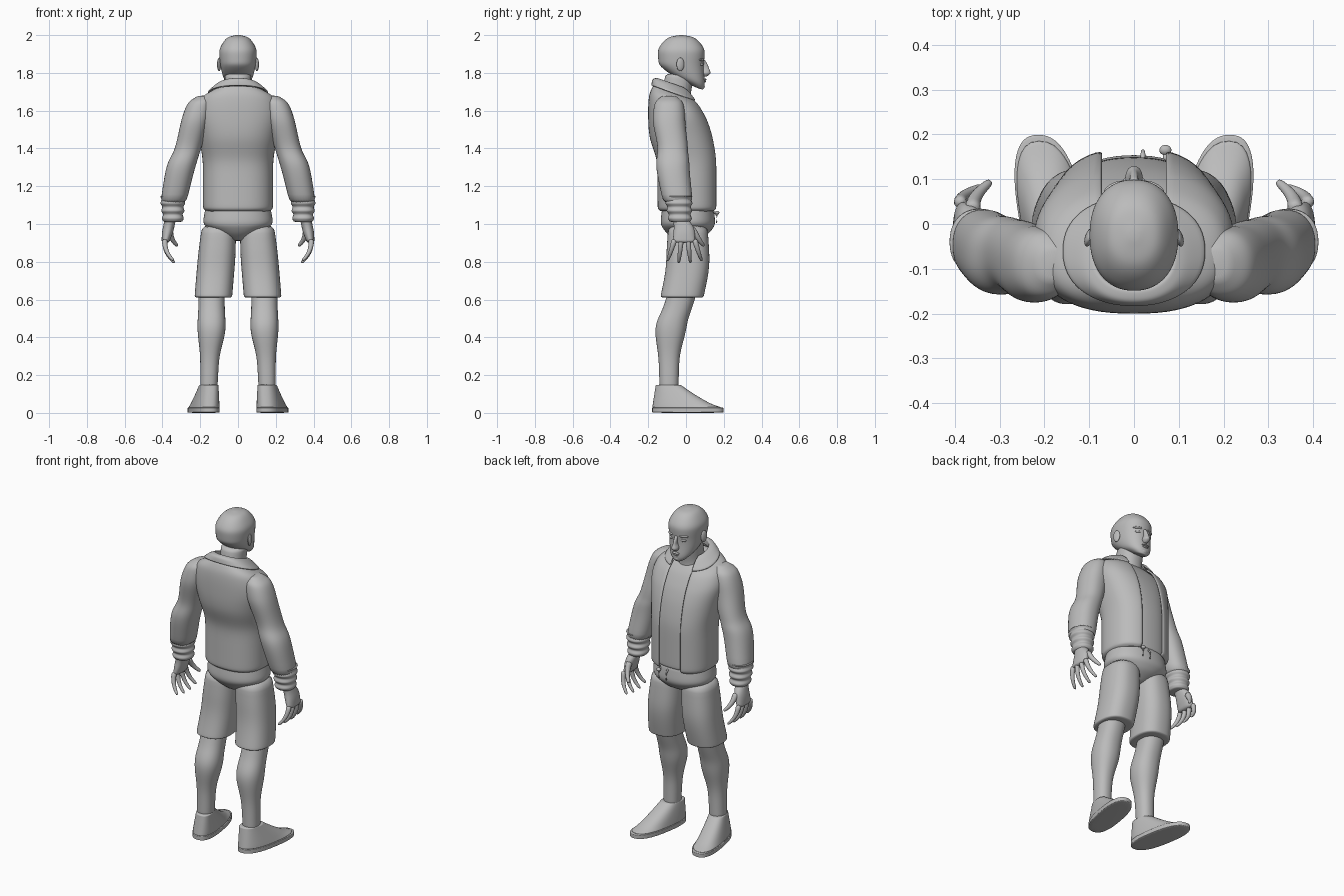
import bpy, bmesh, math
from mathutils import Vector

if "Cube" in bpy.data.objects:
    bpy.data.objects.remove(bpy.data.objects["Cube"])

grey = bpy.data.materials.new("plain grey")
grey.use_nodes = True
grey.diffuse_color = (.5, .5, .5, 1)
grey.node_tree.nodes["Principled BSDF"].inputs["Base Color"].default_value = grey.diffuse_color


def finish(name, bm, thickness=0):
    """Turn a bmesh into a smooth, subdivided object."""
    bmesh.ops.recalc_face_normals(bm, faces=bm.faces[:])
    mesh = bpy.data.meshes.new(name)
    bm.to_mesh(mesh)
    bm.free()
    mesh.materials.append(grey)
    mesh.shade_smooth()
    obj = bpy.data.objects.new(name, mesh)
    bpy.context.collection.objects.link(obj)
    if thickness:
        solid = obj.modifiers.new("thickness", 'SOLIDIFY')
        solid.thickness, solid.offset = thickness, 0
    smooth = obj.modifiers.new("smooth", 'SUBSURF')
    smooth.levels = smooth.render_levels = 1
    return obj


def skin(name, rows, closed=True, thickness=0):
    """Bridge rows of points with quads, capping closed rows at the ends."""
    bm = bmesh.new()
    rows = [[bm.verts.new(point) for point in row] for row in rows]
    count = len(rows[0])
    for low, high in zip(rows, rows[1:]):
        for i in range(count if closed else count - 1):
            j = (i + 1) % count
            bm.faces.new((low[i], low[j], high[j], high[i]))
    if closed:
        bm.faces.new(rows[0])
        bm.faces.new(rows[-1])
    return finish(name, bm, thickness)


def fill_between(values, steps=4):
    """Interpolate a list of numbers with a smooth curve that never overshoots."""
    change = [b - a for a, b in zip(values, values[1:])]
    inner = [2 * a * b / (a + b) if a * b > 0 else 0 for a, b in zip(change, change[1:])]
    slopes = [change[0], *inner, change[-1]]
    result = []
    for i, delta in enumerate(change):
        for step in range(steps):
            t = step / steps
            ease = t * t * (3 - 2 * t)
            result.append(values[i] + delta * ease
                          + slopes[i] * t * (1 - t) ** 2 - slopes[i + 1] * t * t * (1 - t))
    return result + [values[-1]]


def loft(name, rings, side=1, power=.9, count=32, gap=0, shear=0, slope=None, thickness=0):
    """Stack rings of (z, x, y, x radius, y radius); a gap leaves the front open."""
    rows = []
    for z, cx, cy, rx, ry in zip(*(fill_between(column) for column in zip(*rings))):
        start = math.asin((gap / rx) ** (1 / power))
        tilt = slope(z) if slope else 0
        row = []
        for i in range(count + bool(gap)):
            angle = start + (math.tau - 2 * start) * i / count
            s, c = math.sin(angle), math.cos(angle)
            x = cx + rx * math.copysign(abs(s) ** power, s)
            depth = ry * math.copysign(abs(c) ** power, c)
            y = cy + depth
            row.append((side * (x + shear * y), y, z + tilt * depth))
        rows.append(row)
    return skin(name, rows, not gap, thickness)


def body(name, rings, **options):
    """Centred loft from rings of (z, y, x radius, y radius)."""
    return loft(name, [(z, 0, y, rx, ry) for z, y, rx, ry in rings], **options)


def limb(name, rings, stretch=1.1, **options):
    """Loft from rings of (z, x, y, radius), all stretched alike in y."""
    return loft(name, [(z, x, y, r, r * stretch) for z, x, y, r in rings], **options)


def tube(name, path, radii, count=10):
    """Round tube along a path of vectors, with one radius per point."""
    rows = []
    for i, (point, radius) in enumerate(zip(path, radii)):
        along = path[min(i + 1, len(path) - 1)] - path[max(i - 1, 0)]
        turn = along.to_track_quat('Z', 'Y')
        angles = [math.tau * k / count for k in range(count)]
        rows.append([point + turn @ Vector((math.cos(a), math.sin(a), 0)) * radius for a in angles])
    return skin(name, rows)


def ball(name, place, size, turn=0):
    bm = bmesh.new()
    bmesh.ops.create_uvsphere(bm, u_segments=16, v_segments=10, radius=1)
    obj = finish(name, bm)
    obj.location, obj.scale, obj.rotation_euler.z = place, size, turn


def finger(name, side, start, segment, lean=0, radius=.017):
    """Curl a tapering finger downwards and in towards the body."""
    point, path, radii = Vector(start), [], []
    for joint in range(6):
        path.append(Vector((side * point.x, point.y, point.z)))
        radii.append(radius * (1 - joint / 9))
        bend = joint / 5
        point += segment * Vector((-math.sin(bend), lean, -math.cos(bend)))
    tube(name, path, radii)


# Head, with the jaw line dropping towards the chin
body("head", [
    (1.72, .06, .03, .03), (1.77, .01, .075, .09), (1.85, -.025, .095, .12),
    (1.91, -.025, .1, .125), (1.96, -.025, .08, .1), (1.99, -.025, .05, .06), (2, -.025, .01, .01)],
    slope=lambda z: -3 * max(0, 1.85 - z))
limb("neck", [(1.6, 0, -.07, .09), (1.7, 0, -.05, .07), (1.8, 0, -.03, .07)])

# Face
body("nose", [(1.78, .09, .01, .02), (1.8, .1, .02, .03), (1.83, .1, .01, .02), (1.87, .09, .01, .01)])
ball("upper_lip", (0, .097, 1.765), (.025, .012, .006))
ball("lower_lip", (0, .095, 1.755), (.02, .012, .006))
ball("chin", (0, .085, 1.73), (.025, .015, .015))

# Torso: the shirt is the jacket profile slightly inset
torso = [
    (1.07, .01, .16, .14), (1.09, .01, .18, .155), (1.3, .01, .18, .155), (1.45, -.02, .2, .165),
    (1.57, -.045, .22, .15), (1.65, -.06, .2, .13), (1.7, -.07, .12, .1)]
inset = .015
lining = [(z, y, rx - inset, ry - inset) for z, y, rx, ry in torso]


def shoulder_slope(z):
    return -2 * max(0, z - 1.55)


body("shirt", lining, power=.82, slope=shoulder_slope)
body("jacket", torso, power=.82, slope=shoulder_slope, gap=.07, thickness=.012)
body("collar", [(1.7, -.06, .1, .09), (1.74, -.07, .09, .08), (1.73, -.07, .11, .1), (1.69, -.06, .16, .12)],
     slope=lambda z: -.35, gap=.07, thickness=.01)

# Shorts and drawstring
body("shorts_hips", [(.91, 0, .03, .05), (.96, .01, .13, .12), (1.01, .01, .185, .145), (1.1, .01, .17, .135)])
for place, x in (("left", .07), ("middle", .02)):
    path = [Vector((x, y, z)) for y, z in ((.14, 1.07), (.17, 1.05), (.16, 1))]
    tube(place + "_drawstring", path, (.006, .007, .009))
ball("string_knot", (.07, .165, 1.06), (.014, .012, .01))

for label, side in (("left", 1), ("right", -1)):
    # Eyes, brows and ears
    ball(label + "_brow", (side * .04, .08, 1.87), (.03, .014, .008), -side * .4)
    ball(label + "_eye", (side * .04, .08, 1.845), (.017, .012, .008), -side * .4)
    ball(label + "_ear", (side * .1, -.03, 1.845), (.01, .022, .036), side * .3)

    # Shorts leg and lower leg
    limb(label + "_shorts_leg", [
        (.61, .13, -.02, .09), (.62, .13, -.02, .1), (.8, .115, .01, .1), (1, .1, .01, .09)],
        stretch=1.15, side=side, power=.82)
    limb(label + "_leg", [
        (.7, .14, 0, .07), (.57, .14, -.04, .07), (.45, .14, -.08, .075), (.28, .15, -.09, .05),
        (.1, .155, -.09, .045)], side=side)

    # Shoe: the upper shortens as it rises, and shearing turns the toes outwards
    loft(label + "_sole", [(z, .18, .01, .075, .19) for z in (0, .015, .03)],
         side=side, power=.8, shear=.17)
    upper = []
    for step in range(7):
        t = step / 6
        toe, heel = .2 - .23 * t ** .75, -.18 + t / 50
        upper.append((.025 + t / 8, .18 - t / 100, (toe + heel) / 2, .073 - t / 40, (toe - heel) / 2))
    loft(label + "_shoe", upper, side=side, power=.8, shear=.17)

    # Sleeve with gathered cuff
    limb(label + "_sleeve", [
        (1.68, .18, -.09, .03), (1.64, .2, -.09, .065), (1.55, .225, -.09, .075),
        (1.4, .265, -.07, .07), (1.31, .3, -.07, .077), (1.1, .345, -.04, .068)],
        stretch=1.15, side=side)
    limb(label + "_cuff", [
        (1.15 - k / 50, .345, -.04 + k / 800, .066 - k / 500 + .004 * (-1) ** k) for k in range(8)],
        side=side)

    # Hand
    loft(label + "_palm", [(1.04, .355, -.035, .03, .035), (.97, .37, -.01, .03, .055), (.9, .385, -.01, .02, .06)],
         side=side)
    for k, kind in enumerate(("little", "ring", "middle", "index")):
        length = .026 + .003 * math.sin(k)
        finger(f"{label}_{kind}_finger", side, (.388, k * .035 - .06, .92), length, k / 5 - .3)
    finger(label + "_thumb", side, (.36, .03, .98), .022, .6, .02)
